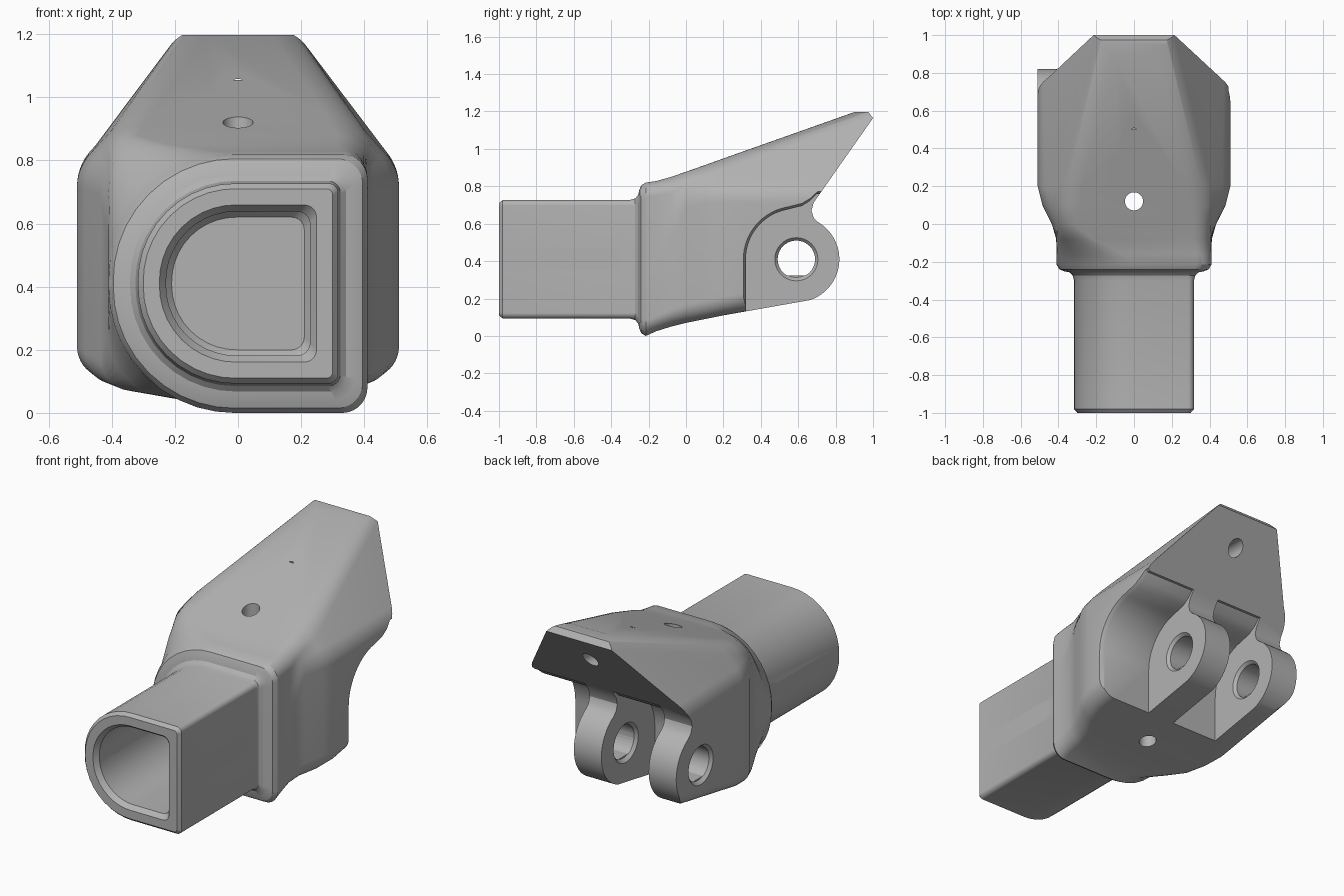
import bpy, bmesh, math
from mathutils import Vector

if "Cube" in bpy.data.objects:
    bpy.data.objects.remove(bpy.data.objects["Cube"])

STEPS = 10
PIN = Vector((0.59, 0.41))  # hinge axis in (y, z)
MID = 0.41                  # height of the tube axis


def make_object(name, bm):
    bmesh.ops.recalc_face_normals(bm, faces=bm.faces)
    mesh = bpy.data.meshes.new(name)
    bm.to_mesh(mesh)
    bm.free()
    obj = bpy.data.objects.new(name, mesh)
    bpy.context.collection.objects.link(obj)
    return obj


def loft(name, rings):
    """Skin matching rings of points and cap both ends."""
    bm = bmesh.new()
    rows = [[bm.verts.new(p) for p in ring] for ring in rings]
    for a, b in zip(rows, rows[1:]):
        for i in range(len(a)):
            j = (i + 1) % len(a)
            bm.faces.new((a[i], a[j], b[j], b[i]))
    bm.faces.new(rows[0])
    bm.faces.new(rows[-1])
    return make_object(name, bm)


def section(y, w, bottom, shoulder, tx, top, trims):
    """Six-cornered section with circular corners, trims are tangent lengths."""
    pts = [Vector(p) for p in ((w, bottom), (w, shoulder), (tx, top),
                               (-tx, top), (-w, shoulder), (-w, bottom))]
    ring = []
    for i, p in enumerate(pts):
        u = (pts[i - 1] - p).normalized()
        v = (pts[(i + 1) % len(pts)] - p).normalized()
        a, b = p + u * trims[i], p + v * trims[i]
        weight = math.sin(u.angle(v) / 2)
        for k in range(STEPS + 1):
            t = k / STEPS
            f, g, h = (1 - t) ** 2, 2 * t * (1 - t) * weight, t * t
            q = (a * f + p * g + b * h) / (f + g + h)
            ring.append((q.x, y, q.y))
    return ring


def d_section(y, half, corner):
    """Section that is round on one side and square on the other."""
    r, s = half * 0.97, half * 0.02
    return section(y, half, MID - half, MID, half, MID + half,
                   (corner, half / 4, corner, r, s, r))


def prism(name, profile, x0, x1, flare=None):
    rings = [[(x, p[0], p[1]) for p in profile] for x in (x0, x1)]
    if flare:
        wide = [PIN + (Vector(p) - PIN) * 1.1 for p in profile]
        rings.append([(flare, p.x, p.y) for p in wide])
    return loft(name, rings)


def arc(radius, start, end, count):
    angles = [math.radians(start + (end - start) * i / count) for i in range(count + 1)]
    return [(PIN.x + radius * math.cos(a), PIN.y + radius * math.sin(a)) for a in angles]


def bore(start, end, r0, r1=None):
    """Round or tapered cutter between two points."""
    start, end = Vector(start), Vector(end)
    turn = (end - start).to_track_quat('Z', 'Y')
    bm = bmesh.new()
    bmesh.ops.create_cone(bm, cap_ends=True, segments=40, radius1=r0,
                          radius2=r1 or r0, depth=(end - start).length)
    for v in bm.verts:
        v.co = turn @ v.co + (start + end) / 2
    return make_object("bore_cutter", bm)


def combine(target, cutter, operation='DIFFERENCE'):
    mod = target.modifiers.new("cut", 'BOOLEAN')
    mod.operation, mod.object, mod.solver = operation, cutter, 'EXACT'
    bpy.context.view_layer.objects.active = target
    bpy.ops.object.modifier_apply(modifier=mod.name)
    bpy.data.objects.remove(cutter)


# Tube, collar and flared head as one skin
hex_trims = (0.1, 0.06, 0.08, 0.08, 0.06, 0.1)
rings = [d_section(y, half, corner) for y, half, corner in (
    (-1, 0.3, 0.02), (-0.98, 0.317, 0.03), (-0.3, 0.317, 0.03),
    (-0.272, 0.325, 0.04), (-0.256, 0.342, 0.05), (-0.25, 0.37, 0.07),
    (-0.24, 0.395, 0.08), (-0.215, 0.41, 0.08))]
rings += [
    section(-0.16, 0.41, 0.025, 0.45, 0.41, 0.828, (0.08, 0.1, 0.08, 0.35, 0.02, 0.35)),
    section(-0.08, 0.412, 0.05, 0.6, 0.4, 0.85, (0.09, 0.08, 0.09, 0.18, 0.05, 0.2)),
    section(0, 0.435, 0.07, 0.74, 0.385, 0.878, (0.1, 0.05, 0.07, 0.07, 0.05, 0.1)),
    section(0.1, 0.485, 0.09, 0.77, 0.37, 0.913, hex_trims),
    section(0.2, 0.51, 0.11, 0.775, 0.352, 0.949, hex_trims),
    section(1.05, 0.51, 0.26, 0.78, 0.15, 1.25, hex_trims)]
body = loft("hinge_socket_body", rings)

# Side outline: hinge eye, slanted back and clipped peak
outline = [(-1.1, -0.2), (0.63, -0.2)] + arc(0.23, -80, 60, 28)
outline += [(0.682, 0.633), (0.671, 0.67), (0.682, 0.712), (1, 1.165), (0.975, 1.197), (-1.1, 1.197)]
combine(body, prism("outline_cutter", outline, -0.8, 0.8), 'INTERSECT')

# Slot between the two lugs, and the recess beside the inner lug
pocket = [(0.32, -0.2)] + arc(0.27, 180, 100, 14)
pocket += [(0.62, 0.695), (0.66, 0.72), (0.7, 0.76), (0.95, 0.76), (0.95, -0.2)]
combine(body, prism("slot_cutter", pocket, -0.33, -0.02))
combine(body, prism("recess_cutter", pocket, 0.16, 0.485, 0.535))

# Hinge pin hole with a flat underside and countersunk mouths
pin_hole = [(y, max(z, PIN.y - 0.088)) for y, z in arc(0.1, 0, 351, 39)]
combine(body, prism("pin_cutter", pin_hole, -0.6, 0.25))
for face, inward in ((-0.51, 1), (-0.33, -1), (-0.02, 1), (0.16, -1)):
    combine(body, bore((face - 0.005 * inward, PIN.x, PIN.y),
                       (face + 0.02 * inward, PIN.x, PIN.y), 0.12, 0.097))

# Socket inside the tube
combine(body, loft("socket_cutter", [d_section(y, half, 0.04) for y, half in (
    (-1.01, 0.256), (-0.97, 0.228), (-0.28, 0.228), (-0.26, 0.21))]))

# Cross holes through the tube
for y in (-0.815, -0.44):
    combine(body, bore((-0.5, y, MID), (0.5, y, MID), 0.048))
    for side in (-1, 1):
        combine(body, bore((side * 0.33, y, MID), (side * 0.298, y, MID), 0.068, 0.048))

# Stepped bore along the roof, and stepped vertical bore
combine(body, bore((0, 0, 1.012), (0, 0.6, 1.012), 0.07))
combine(body, bore((0, 0.5, 1.012), (0, 1.1, 1.012), 0.046))
combine(body, bore((0, 0.12, -0.1), (0, 0.12, 1.1), 0.048))
combine(body, bore((0, 0.12, 1.1), (0, 0.12, 0.85), 0.072))

# Finish
grey = bpy.data.materials.new("plain grey")
grey.use_nodes = True
grey.diffuse_color = (0.45, 0.45, 0.45, 1)
grey.node_tree.nodes["Principled BSDF"].inputs["Base Color"].default_value = grey.diffuse_color
body.data.materials.clear()
body.data.materials.append(grey)
bpy.ops.object.select_all(action='DESELECT')
body.select_set(True)
bpy.context.view_layer.objects.active = body
bpy.ops.object.shade_smooth_by_angle(angle=math.radians(30))
